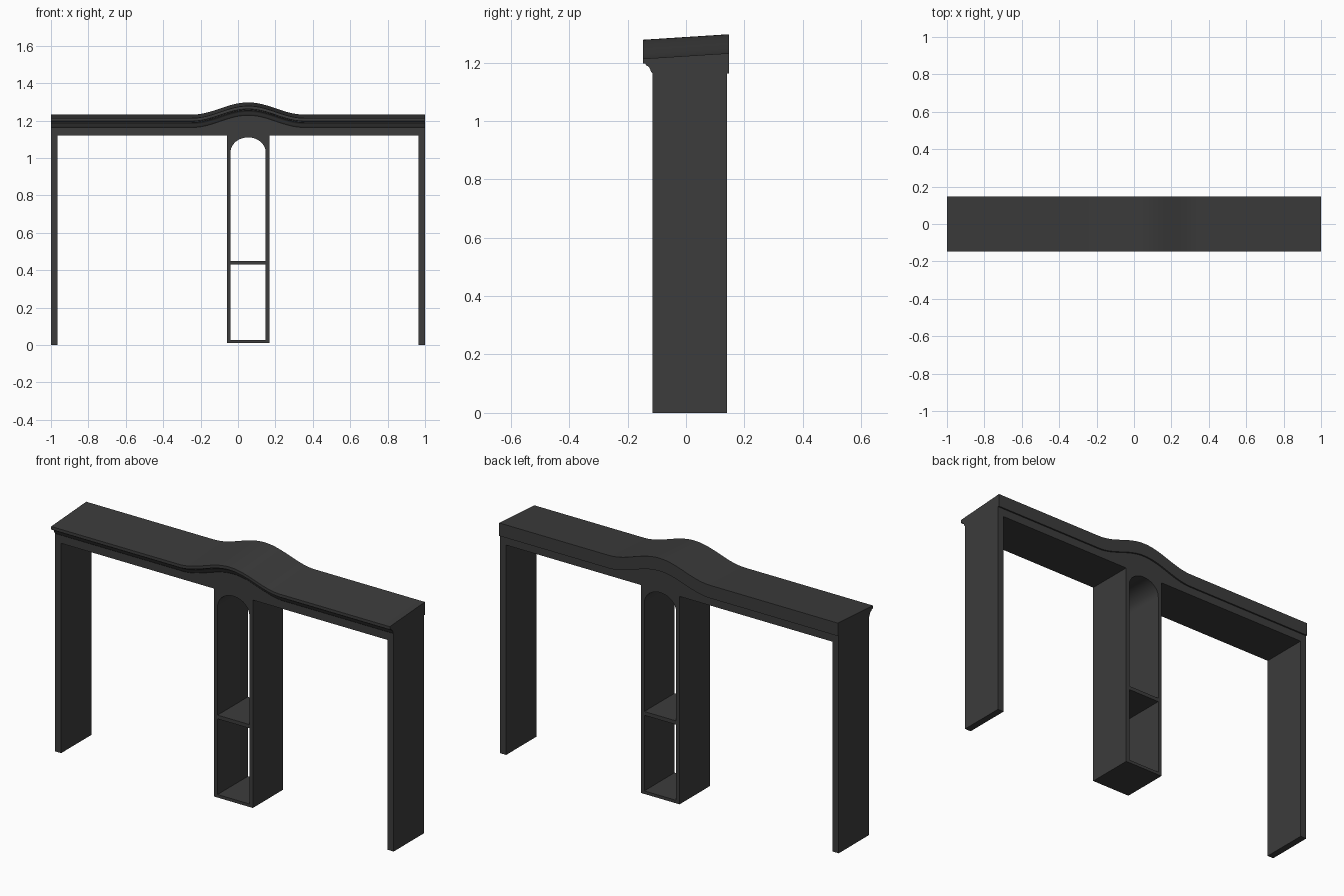
import bpy, bmesh, math

if "Cube" in bpy.data.objects:
    bpy.data.objects.remove(bpy.data.objects["Cube"])

CX = 0.054                 # centre line of the tower and hump
Y0, Y1 = -0.115, 0.14      # front and back of the carcass

mat = bpy.data.materials.new("dark_finish")
mat.diffuse_color = (0.045, 0.045, 0.045, 1)
mat.use_nodes = True
mat.node_tree.nodes["Principled BSDF"].inputs["Base Color"].default_value = mat.diffuse_color


def finish(name, bm):
    bmesh.ops.recalc_face_normals(bm, faces=bm.faces)
    me = bpy.data.meshes.new(name)
    bm.to_mesh(me)
    bm.free()
    ob = bpy.data.objects.new(name, me)
    bpy.context.collection.objects.link(ob)
    me.materials.append(mat)
    return ob


def smooth(ob):
    bpy.ops.object.select_all(action='DESELECT')
    bpy.context.view_layer.objects.active = ob
    ob.select_set(True)
    bpy.ops.object.shade_smooth_by_angle(angle=math.radians(30))


def extrude_xz(name, pts):
    """Front outline extruded through the carcass depth."""
    bm = bmesh.new()
    face = bm.faces.new([bm.verts.new((x, Y0, z)) for x, z in pts])
    new = bmesh.ops.extrude_face_region(bm, geom=[face])["geom"]
    for v in new:
        if isinstance(v, bmesh.types.BMVert):
            v.co.y = Y1
    return finish(name, bm)


def board(name, x0, x1, z0, z1):
    return extrude_xz(name, [(x0, z0), (x1, z0), (x1, z1), (x0, z1)])


def rise(x):
    d = abs(x - CX) / 0.30
    return 0.0325 * (1 + math.cos(math.pi * d)) if d < 1 else 0.0


# Side panels
board("left_panel", -1, -0.964, 0, 1.12)
board("right_panel", 0.964, 1, 0, 1.12)

# Moulded top: section (y, z), swept along x; all but the underside follows the hump
section = [(Y0, 1.12), (Y0, 1.163), (-0.120, 1.168), (-0.123, 1.178), (-0.128, 1.186),
           (-0.137, 1.191), (-0.139, 1.196), (-0.148, 1.197), (-0.148, 1.213),
           (0.148, 1.232), (0.148, 1.163), (Y1, 1.163), (Y1, 1.12)]
xs = [-1] + [CX - 0.30 + 0.6 * i / 40 for i in range(41)] + [1]
bm = bmesh.new()
rings = [[bm.verts.new((x, y, z + (rise(x) if z > 1.13 else 0))) for y, z in section]
         for x in xs]
n = len(section)
for a, b in zip(rings, rings[1:]):
    for i in range(n):
        j = (i + 1) % n
        bm.faces.new((a[i], a[j], b[j], b[i]))
bm.faces.new(rings[0])
bm.faces.new(rings[-1])
smooth(finish("moulded_top", bm))

# Tower frame with arched opening
arch = [(CX + 0.094 * math.cos(math.pi * i / 28), 1.03 + 0.08 * math.sin(math.pi * i / 28))
        for i in range(29)]
outline = [(-0.06, 0.01), (-0.06, 1.12), (0.168, 1.12), (0.168, 0.01), (0.148, 0.01)]
smooth(extrude_xz("tower_frame", outline + arch + [(-0.04, 0.01)]))

# Tower floor and shelf
board("tower_floor", -0.04, 0.148, 0.01, 0.026)
board("tower_shelf", -0.04, 0.148, 0.43, 0.45)
